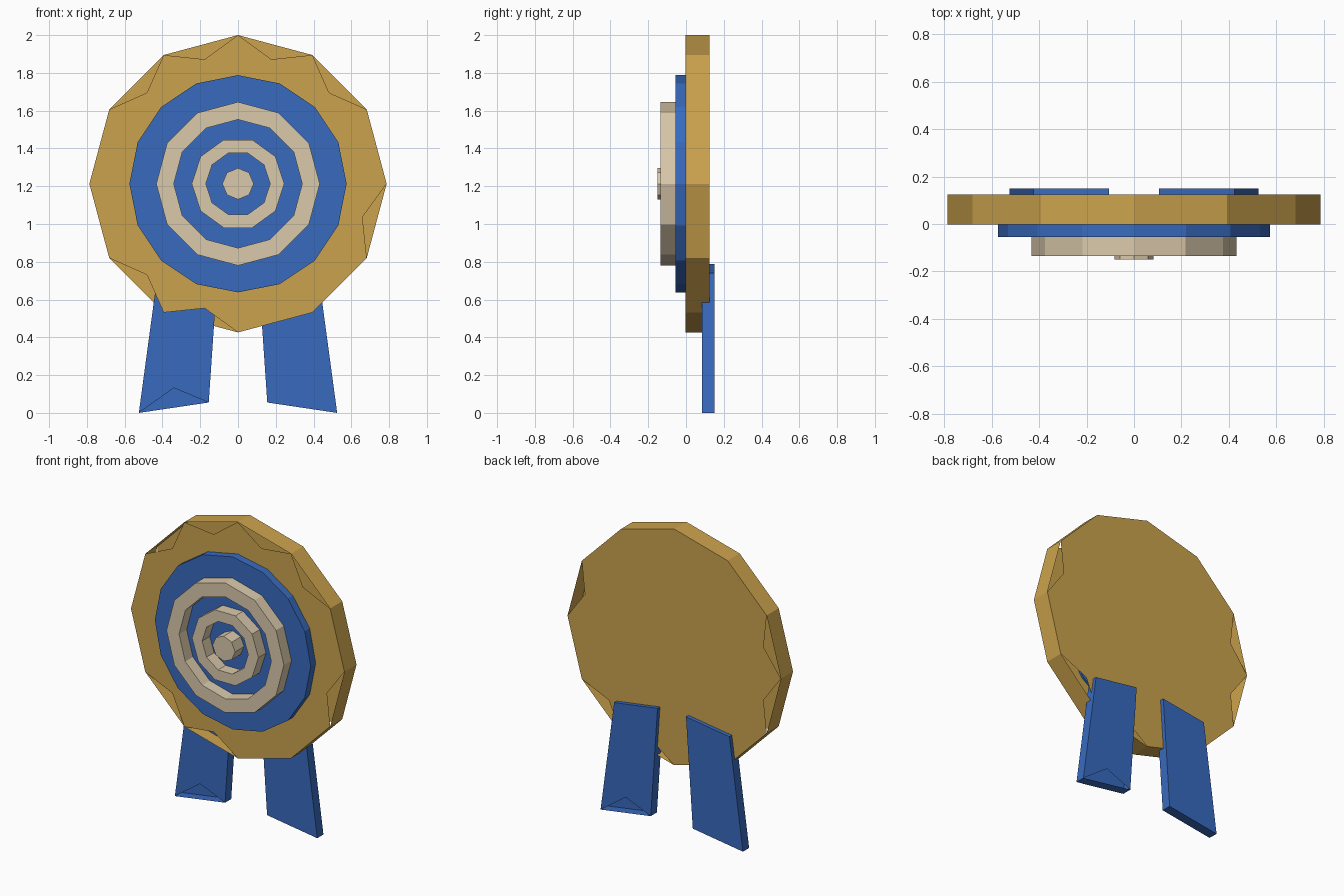
import bpy, bmesh
from math import cos, sin, pi

if "Cube" in bpy.data.objects:
    bpy.data.objects.remove(bpy.data.objects["Cube"], do_unlink=True)

CENTRE = 1.213


def material(name, rgb):
    m = bpy.data.materials.new(name)
    m.use_nodes = True
    m.diffuse_color = (*rgb, 1)
    bsdf = m.node_tree.nodes["Principled BSDF"]
    bsdf.inputs["Base Color"].default_value = (*rgb, 1)
    bsdf.inputs["Roughness"].default_value = 0.8
    return m


gold = material("gold", (0.6, 0.365, 0.074))
blue = material("blue", (0.04, 0.145, 0.52))
cream = material("cream", (0.71, 0.59, 0.41))


def polar(radius, angle):
    return radius * cos(angle), CENTRE + radius * sin(angle)


def polygon(sides, radius):
    return [polar(radius, 2 * pi * i / sides) for i in range(sides)]


def build(name, mat, y0, y1, outline, front=None, back=None, hole=None):
    """Extrude a counter-clockwise x-z outline; the caps may be notched or holed."""
    bm = bmesh.new()
    cache = {}

    def vert(p, y):
        key = (p, y)
        if key not in cache:
            cache[key] = bm.verts.new((p[0], y, p[1]))
        return cache[key]

    def walls(loop):
        for a, b in zip(loop, loop[1:] + loop[:1]):
            bm.faces.new([vert(a, y0), vert(a, y1), vert(b, y1), vert(b, y0)])

    walls(outline)
    if hole:
        walls(hole[::-1])
        n = len(outline)
        for i in range(n):
            j = (i + 1) % n
            quad = [outline[i], outline[j], hole[j], hole[i]]
            bm.faces.new([vert(p, y0) for p in quad])
            bm.faces.new([vert(p, y1) for p in quad[::-1]])
    else:
        bm.faces.new([vert(p, y0) for p in front or outline])
        bm.faces.new([vert(p, y1) for p in (back or outline)[::-1]])
    mesh = bpy.data.meshes.new(name)
    bm.to_mesh(mesh)
    bm.free()
    mesh.materials.append(mat)
    ob = bpy.data.objects.new(name, mesh)
    bpy.context.collection.objects.link(ob)
    return ob


# Gold backing: each side has a triangular notch in either its front or back cap
RADIUS, NOTCH_RADIUS, SIDES = 0.787, 0.682, 12
BACK_NOTCHES = {0, 5, 6, 9, 10}
rim = polygon(SIDES, RADIUS)
front_cap, back_cap = [], []
for i, corner in enumerate(rim):
    front_cap.append(corner)
    back_cap.append(corner)
    cap = back_cap if i in BACK_NOTCHES else front_cap
    cap.append(polar(NOTCH_RADIUS, 2 * pi * (i + 0.5) / SIDES))
build("rosette_backing", gold, -0.003, 0.124, rim, front_cap, back_cap)

# Blue face and the raised cream target
build("rosette_face", blue, -0.055, 0.01, polygon(16, 0.575))
build("outer_ring", cream, -0.135, -0.05, polygon(12, 0.433), hole=polygon(12, 0.34))
build("inner_ring", cream, -0.135, -0.05, polygon(10, 0.245), hole=polygon(10, 0.17))
build("centre_stud", cream, -0.15, -0.05, polygon(8, 0.083))

# Ribbon tails: swallowtail notch on the back of one and the front of the other
tail = [(0.155, 0.055), (0.525, 0.0), (0.425, 0.74), (0.105, 0.787)]
notched = tail[:1] + [(0.34, 0.132)] + tail[1:]


def mirrored(points):
    return [(-x, z) for x, z in reversed(points)]


build("left_ribbon", blue, 0.085, 0.15, tail, back=notched)
build("right_ribbon", blue, 0.085, 0.15, mirrored(tail), front=mirrored(notched))
